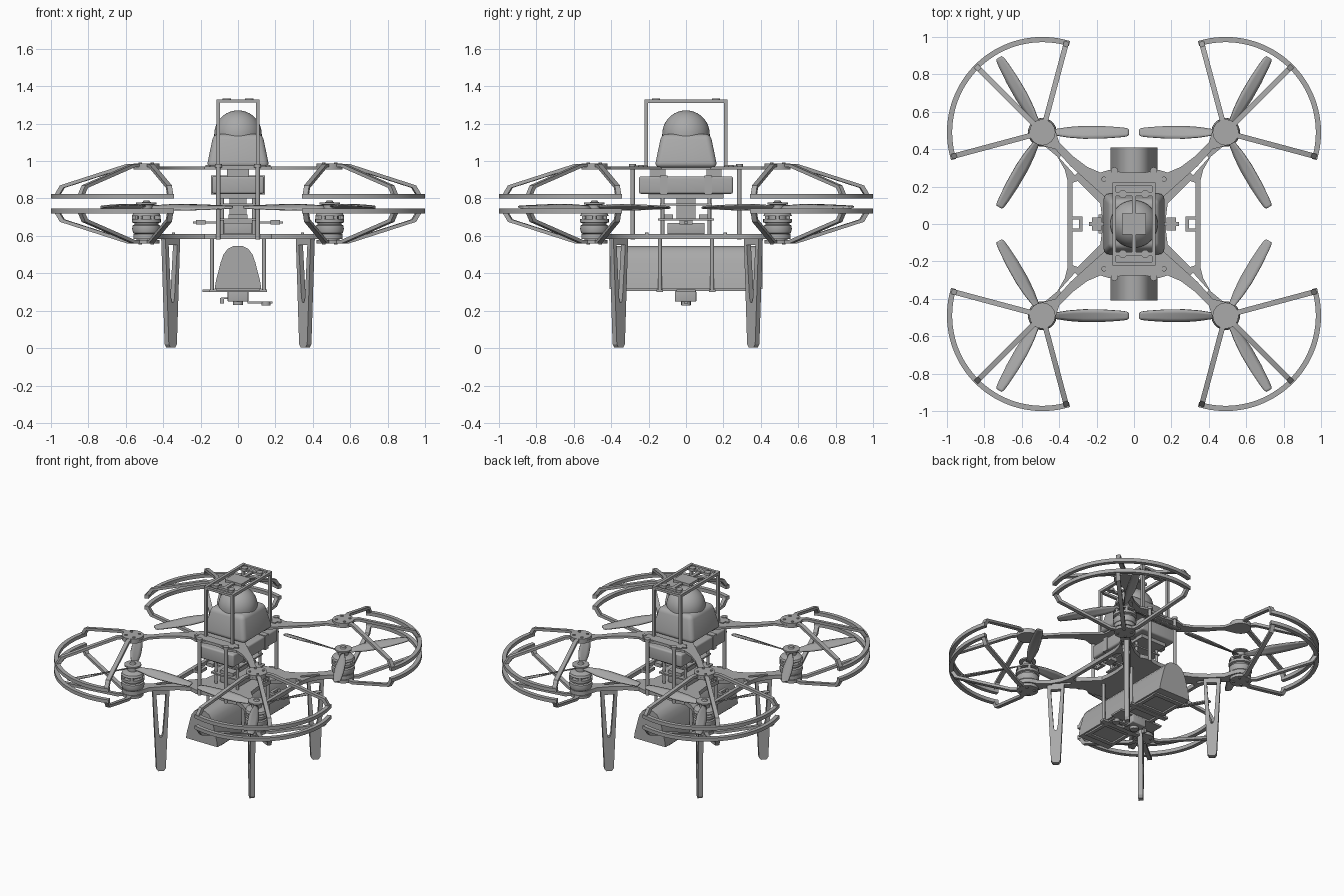
import bpy, bmesh, math
from mathutils import Matrix, Vector

old = bpy.data.objects.get("Cube")
if old:
    bpy.data.objects.remove(old)

grey = bpy.data.materials.new("plain grey")
grey.use_nodes = True
GREY = (0.4, 0.4, 0.4, 1)
grey.diffuse_color = GREY
grey.node_tree.nodes["Principled BSDF"].inputs["Base Color"].default_value = GREY
parts = []
SIGNS = [(1, 1), (-1, 1), (-1, -1), (1, -1)]
HUB = 0.49


def add(name, mesh, matrix=None):
    ob = bpy.data.objects.new(name, mesh)
    mesh.materials.clear()
    mesh.materials.append(grey)
    bpy.context.scene.collection.objects.link(ob)
    if matrix:
        ob.matrix_world = matrix
    parts.append(ob)
    return ob


def from_bm(name, bm, matrix=None):
    bmesh.ops.recalc_face_normals(bm, faces=bm.faces)
    me = bpy.data.meshes.new(name)
    bm.to_mesh(me)
    bm.free()
    return add(name, me, matrix)


def box(name, lo, hi, bevel=0, taper=1):
    """Box between two corners; taper shrinks its top."""
    lo, hi = Vector(lo), Vector(hi)
    bm = bmesh.new()
    bmesh.ops.create_cube(bm, size=1)
    for v in bm.verts:
        if v.co.z > 0:
            v.co.x *= taper
            v.co.y *= taper
        v.co = Vector(a * b for a, b in zip(v.co, hi - lo)) + (lo + hi) / 2
    if bevel:
        bmesh.ops.bevel(bm, geom=bm.edges[:], offset=bevel, segments=4,
                        profile=0.5, affect='EDGES')
    return from_bm(name, bm)


def lathe(name, profile, x=0, y=0, steps=32):
    bm = bmesh.new()
    vs = [bm.verts.new((r, 0, z)) for r, z in profile]
    es = [bm.edges.new(p) for p in zip(vs, vs[1:])]
    bmesh.ops.spin(bm, geom=vs + es, cent=(0, 0, 0), axis=(0, 0, 1),
                   angle=math.tau, steps=steps)
    bmesh.ops.remove_doubles(bm, verts=bm.verts, dist=0.0001)
    return from_bm(name, bm, Matrix.Translation((x, y, 0)))


def rod(name, x, y, z0, z1, r):
    return lathe(name, [(0, z0), (r, z0), (r, z1), (0, z1)], x, y, 16)


def plate(name, loops, depth, matrix):
    """Flat sheet from an outline and holes, centred on its plane."""
    cu = bpy.data.curves.new(name, 'CURVE')
    cu.dimensions, cu.fill_mode, cu.extrude = '2D', 'BOTH', depth / 2
    for loop in loops:
        sp = cu.splines.new('POLY')
        sp.points.add(len(loop) - 1)
        for p, (x, y) in zip(sp.points, loop):
            p.co = (x, y, 0, 1)
        sp.use_cyclic_u = True
    tmp = bpy.data.objects.new(name, cu)
    bpy.context.scene.collection.objects.link(tmp)
    bpy.context.view_layer.update()
    me = bpy.data.meshes.new_from_object(
        tmp.evaluated_get(bpy.context.evaluated_depsgraph_get()))
    bpy.data.objects.remove(tmp)
    return add(name, me, matrix)


def arc(r, a, b, n, cx=0, cy=0):
    return [(cx + r * math.cos(math.radians(a + (b - a) * i / n)),
             cy + r * math.sin(math.radians(a + (b - a) * i / n)))
            for i in range(n + 1)]


def upright(angle, x=0, y=0):
    """Matrix that stands a profile up, pointing outward at an angle."""
    c, s = math.cos(angle), math.sin(angle)
    return Matrix(((c, 0, s, x), (s, 0, -c, y), (0, 1, 0, 0), (0, 0, 0, 1)))


def four_fold(quarter):
    """Mirror a quarter outline, from the x axis to the y axis, all round."""
    q = quarter
    return (q + [(-x, y) for x, y in q[::-1]] + [(-x, -y) for x, y in q]
            + [(x, -y) for x, y in q[::-1]])


def level(z):
    return Matrix.Translation((0, 0, z))


# Main frame plates
pad = arc(0.07, -75, 165, 16, HUB, HUB)
outer = [(0.40, 0.435), (0.33, 0.365), (0.25, 0.305), (0.18, 0.275), (0.13, 0.29), (0.03, 0.27)]
window = [(0.33, 0.22), (0.30, 0.23), (0.18, 0.11), (0.17, 0.03)]
window += [(x, -y) for x, y in window[::-1]]
slot = [(0.30, 0.275), (0.315, 0.26), (0.40, 0.355), (0.385, 0.37)]
plate("lower_frame", [four_fold([(0.355, 0.03), (0.355, 0.23), (0.37, 0.29), (0.41, 0.36),
      (0.47, 0.41)] + pad + outer), window, [(-x, y) for x, y in window]]
      + [[(sx * x, sy * y) for x, y in slot] for sx, sy in SIGNS], 0.028, level(0.597))
plate("upper_frame", [four_fold([(0.13, 0.03), (0.14, 0.13), (0.24, 0.22), (0.34, 0.31),
      (0.42, 0.40)] + pad + outer)], 0.016, level(0.963))

# Side handles on the lower frame
for s in (1, -1):
    plate("side_handle", [[(s * x, y) for x, y in
          [(0.335, 0.04), (0.275, 0.04), (0.275, -0.04), (0.335, -0.04)]],
          [(s * x, y) for x, y in
          [(0.335, 0.025), (0.295, 0.025), (0.295, -0.025), (0.335, -0.025)]]],
          0.02, level(0.6))


def guard_half(x, y, a, flip):
    """One half of a propeller guard; flip mirrors it below the mid level."""
    def z(v):
        return 1.545 - v if flip else v
    deg = math.degrees(a)
    ring = arc(0.51, deg - 62, deg + 62, 40) + arc(0.482, deg + 62, deg - 62, 40)
    plate("guard_ring", [ring], 0.025, Matrix.Translation((x, y, z(0.812))))
    side = [(0.02, 0.985), (0.105, 0.985), (0.475, 0.87), (0.508, 0.815),
            (0.485, 0.81), (0.455, 0.857), (0.10, 0.967), (0.02, 0.967)]
    for d in (-60, 0, 60):
        plate("guard_spoke", [[(r, z(h)) for r, h in side]], 0.028,
              upright(a + math.radians(d), x, y))
    rod("guard_hub", x, y, z(0.967), z(0.987), 0.07)
    for k in range(4):
        t = a + k * math.pi / 2
        rod("hub_bolt", x + 0.045 * math.cos(t), y + 0.045 * math.sin(t),
            z(0.98), z(0.992), 0.009)


def blade(x, y, a, pitch):
    bm = bmesh.new()
    rows = []
    for r, w, deg in [(0.02, 0.03, 30), (0.07, 0.036, 30), (0.14, 0.06, 27), (0.22, 0.072, 23),
                      (0.32, 0.068, 18), (0.41, 0.055, 14), (0.45, 0.045, 12), (0.462, 0.03, 12)]:
        t = math.radians(deg) * pitch
        rows.append([bm.verts.new((r, k * w * math.cos(t),
                    0.753 + k * w * math.sin(t) + 0.006 * (0.25 - k * k)))
                    for k in (-0.5, -0.2, 0.2, 0.5)])
    for p, q in zip(rows, rows[1:]):
        for i in range(3):
            bm.faces.new((p[i], q[i], q[i + 1], p[i + 1]))
    ob = from_bm("propeller_blade", bm,
                 Matrix.Translation((x, y, 0)) @ Matrix.Rotation(a, 4, 'Z'))
    mod = ob.modifiers.new("thickness", 'SOLIDIFY')
    mod.thickness, mod.offset = 0.008, 0


# Corner units: guard, motor, propeller and leg
for sx, sy in SIGNS:
    x, y, a = sx * HUB, sy * HUB, math.atan2(sy, sx)
    for flip in (False, True):
        guard_half(x, y, a, flip)
    lathe("motor", [(0, 0.565), (0.05, 0.565), (0.055, 0.605), (0.07, 0.615), (0.076, 0.635),
          (0.074, 0.655), (0.064, 0.66), (0.064, 0.668), (0.077, 0.672), (0.077, 0.69),
          (0.05, 0.69), (0.05, 0.707), (0.076, 0.707), (0.07, 0.722), (0.04, 0.735), (0, 0.735)], x, y)
    for k in range(6):
        t = k * math.pi / 3
        rod("motor_rib", x + 0.065 * math.cos(t), y + 0.065 * math.sin(t), 0.685, 0.712, 0.011)
    lathe("propeller_hub", [(0, 0.73), (0.033, 0.73), (0.033, 0.765), (0.055, 0.768),
          (0.055, 0.778), (0.02, 0.78), (0.015, 0.79), (0, 0.79)], x, y)
    for k in range(3):
        base = math.pi if sx > 0 else 0
        blade(x, y, base + k * math.tau / 3, sx * sy)
    plate("landing_leg", [[(0.453, 0.59), (0.478, 0.02), (0.49, 0.003), (0.527, 0.003),
          (0.539, 0.02), (0.565, 0.59)],
          [(0.475, 0.55), (0.54, 0.55), (0.522, 0.27), (0.515, 0.245), (0.503, 0.245),
           (0.496, 0.27)]], 0.032, upright(a))
    # Posts of the frame, the hanger and the top cage
    rod("frame_post", sx * 0.105, sy * 0.285, 0.58, 0.98, 0.012)
    rod("frame_post_bolt", sx * 0.105, sy * 0.285, 0.965, 0.983, 0.019)
    rod("hanger_post", sx * 0.14, sy * 0.14, 0.305, 0.6, 0.011)
    rod("plate_bolt", sx * 0.16, sy * 0.24, 0.965, 0.98, 0.014)
    rod("rail_bolt", sx * 0.345, sy * 0.21, 0.605, 0.617, 0.009)
    cx, cy = sx * 0.105, sy * 0.213
    box("cage_post", (cx - 0.01, cy - 0.01, 0.965), (cx + 0.01, cy + 0.01, 1.32))
    rod("antenna_disc", sx * 0.06, sy * 0.16, 1.315, 1.335, 0.022)
    rod("mid_post", sx * 0.085, sy * 0.125, 0.605, 0.83, 0.01)

# Top cage rails and antenna mount
for s in (1, -1):
    box("cage_side_rail", (s * 0.105 - 0.01, -0.223, 1.31), (s * 0.105 + 0.01, 0.223, 1.33))
    for y in (0.213, 0.16):
        box("cage_cross_rail", (-0.115, s * y - 0.01, 1.312), (0.115, s * y + 0.01, 1.328))
    box("cage_foot", (-0.15, s * 0.24 - 0.035, 0.965), (0.15, s * 0.24 + 0.035, 0.977))
box("antenna_spine", (-0.012, -0.16, 1.313), (0.012, 0.16, 1.325))
box("antenna_plate", (-0.065, -0.055, 1.312), (0.065, 0.055, 1.33))

# Domed housing
box("housing", (-0.168, -0.168, 0.965), (0.168, 0.168, 1.145), 0.03, 0.78)
lathe("dome", [(0.127, 1.11)] + [(0.127 * math.cos(t), 1.144 + 0.127 * math.sin(t))
      for t in [k * math.pi / 24 for k in range(13)]], steps=40)

# Battery and electronics stack between the frame plates
box("battery", (-0.14, -0.252, 0.825), (0.14, 0.252, 0.918), 0.012)
box("battery_tray", (-0.1, -0.2, 0.8), (0.1, 0.2, 0.828))
for s in (1, -1):
    box("battery_strap", (-0.145, s * 0.12 - 0.02, 0.82), (0.145, s * 0.12 + 0.02, 0.923))
    box("battery_block", (-0.06, s * 0.15 - 0.04, 0.91), (0.06, s * 0.15 + 0.04, 0.96))
    box("sensor_arm_end", (s * 0.2 - 0.025, -0.035, 0.66), (s * 0.2 + 0.025, 0.035, 0.685))
    box("circuit_socket", (-0.05, s * 0.1 - 0.03, 0.69), (0.05, s * 0.1 + 0.03, 0.715))
box("control_box", (-0.075, -0.1, 0.61), (0.075, 0.1, 0.67), 0.006)
box("circuit_board", (-0.11, -0.15, 0.683), (0.11, 0.15, 0.693))
box("upper_circuit_board", (-0.1, -0.14, 0.762), (0.1, 0.14, 0.772))
box("processor", (-0.045, -0.05, 0.69), (0.045, 0.05, 0.8))
box("sensor_arm", (-0.24, -0.012, 0.666), (0.24, 0.012, 0.678))

# Underslung pod with a rounded top
pod = [(0.125, 0.315), (0.118, 0.36), (0.092, 0.46), (0.078, 0.5), (0.055, 0.53), (0.025, 0.545)]
plate("pod", [pod + [(-x, z) for x, z in pod[::-1]]], 0.82, upright(0))
for k in range(5):
    y = -0.34 + 0.17 * k
    box("pod_rib", (-0.115, y - 0.015, 0.305), (0.115, y + 0.015, 0.32))
for s in (1, -1):
    box("pod_rail", (s * 0.1 - 0.012, -0.33, 0.304), (s * 0.1 + 0.012, 0.33, 0.318))
    box("hanger_bar", (-0.155, s * 0.14 - 0.018, 0.3), (0.155, s * 0.14 + 0.018, 0.314))

# Small camera mount below the pod
box("mount_plate", (-0.19, -0.05, 0.3), (0.15, 0.05, 0.313))
box("camera_mount", (-0.055, -0.06, 0.248), (0.055, 0.055, 0.305), 0.006)
rod("camera_lens", 0, 0, 0.23, 0.255, 0.028)
box("mount_arm", (0.05, -0.012, 0.238), (0.185, 0.012, 0.248))
rod("mount_disc", 0.15, 0, 0.228, 0.25, 0.025)
box("mount_knob", (-0.095, -0.012, 0.238), (-0.075, 0.012, 0.268))
box("mount_link", (-0.09, -0.006, 0.262), (-0.05, 0.006, 0.27))

# Smooth curved faces while keeping hard edges
bpy.ops.object.select_all(action='DESELECT')
for ob in parts:
    ob.select_set(True)
bpy.context.view_layer.objects.active = parts[0]
bpy.ops.object.shade_smooth_by_angle(angle=math.radians(30))
